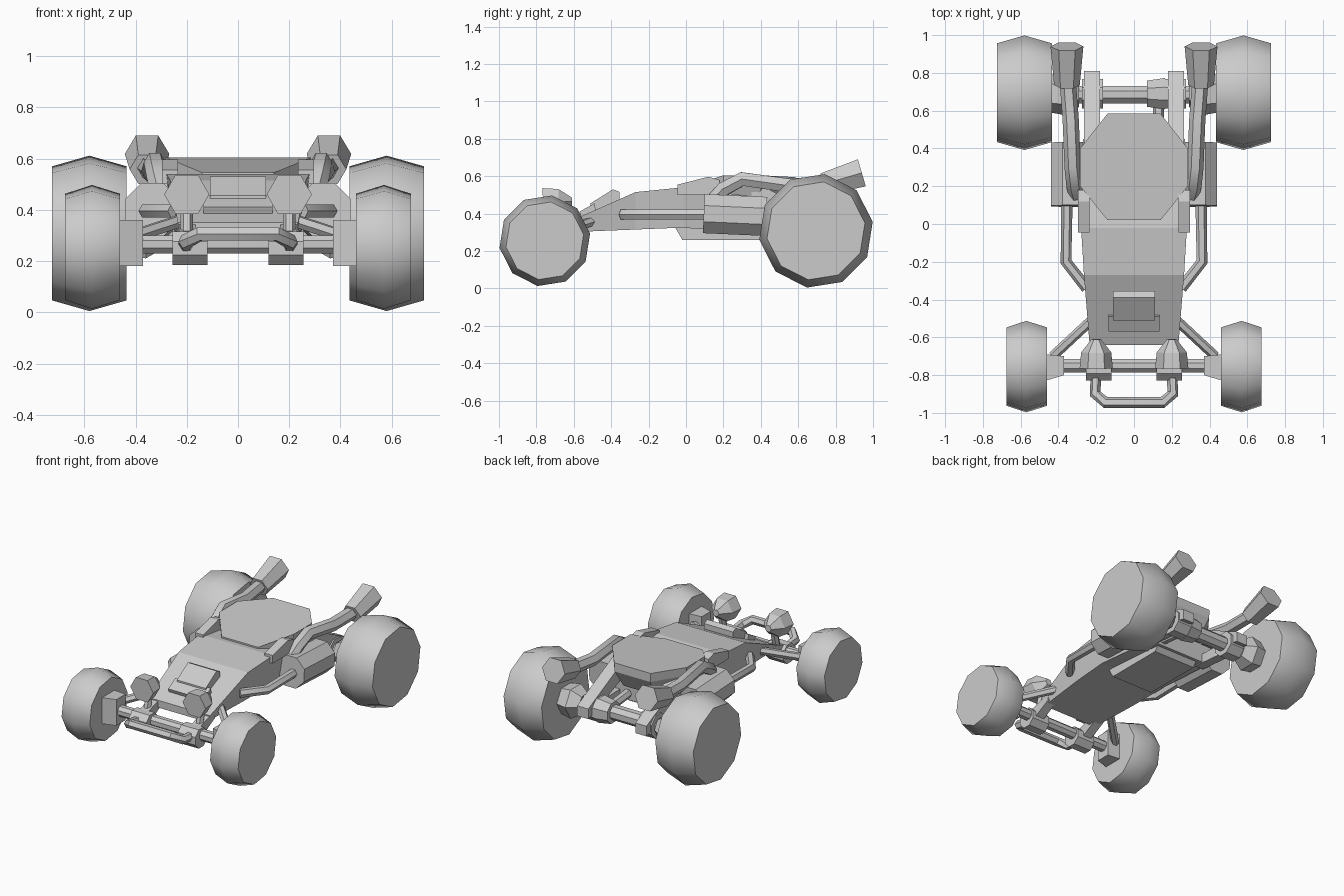
import bpy, bmesh, math
from mathutils import Vector

if "Cube" in bpy.data.objects:
    bpy.data.objects.remove(bpy.data.objects["Cube"])


def loft(name, rings, mirror=False, smooth=0):
    """Bridge equal-length rings of points and cap both ends."""
    bm = bmesh.new()
    vs = [[bm.verts.new(p) for p in ring] for ring in rings]
    n = len(vs[0])
    for a, b in zip(vs, vs[1:]):
        for i in range(n):
            j = (i + 1) % n
            bm.faces.new((a[i], a[j], b[j], b[i]))
    bm.faces.new(vs[0])
    bm.faces.new(vs[-1])
    bmesh.ops.recalc_face_normals(bm, faces=bm.faces)
    me = bpy.data.meshes.new(name)
    bm.to_mesh(me)
    bm.free()
    ob = bpy.data.objects.new(name, me)
    bpy.context.collection.objects.link(ob)
    if smooth:
        bpy.ops.object.select_all(action='DESELECT')
        ob.select_set(True)
        bpy.context.view_layer.objects.active = ob
        bpy.ops.object.shade_smooth_by_angle(angle=math.radians(smooth))
    if mirror:
        m = ob.modifiers.new("mirror", 'MIRROR')
        m.use_mirror_merge = False
    return ob


def sweep(name, pts, radii, sides=6, phase=0, mirror=True, smooth=0):
    """Round section swept along a path; radii is a number or one per point."""
    pts = [Vector(p) for p in pts]
    if not isinstance(radii, (list, tuple)):
        radii = [radii] * len(pts)
    rings = []
    for i, (p, r) in enumerate(zip(pts, radii)):
        d_in = (p - pts[i - 1]).normalized() if i else Vector()
        d_out = (pts[i + 1] - p).normalized() if i < len(pts) - 1 else Vector()
        t = (d_in + d_out).normalized()
        u = t.cross(Vector((0, 0, 1))).normalized()
        v = u.cross(t)
        ang = [math.radians(phase) + math.tau * k / sides for k in range(sides)]
        rings.append([p + r * (math.cos(a) * u + math.sin(a) * v) for a in ang])
    return loft(name, rings, mirror, smooth)


def plate(name, x0, x1, outline, mirror=False):
    """Side outline of (y, z) points extruded from x0 to x1."""
    return loft(name, [[(x, y, z) for y, z in outline] for x in (x0, x1)], mirror)


# wheels
sweep("rear_wheel", [(x, .695, .308) for x in (.435, .58, .725)],
      [.265, .307, .265], 10, 27, smooth=40)
sweep("front_wheel", [(x, -.755, .255) for x in (.46, .57, .675)],
      [.21, .245, .21], 10, 27, smooth=40)

# main hull: y, top half width, bottom half width, top z, bottom z
hull = [(-.64, .235, .21, .35, .30), (-.27, .265, .24, .515, .315),
        (-.02, .28, .25, .54, .325), (.45, .27, .24, .48, .29)]
loft("hull", [[(-a, y, zt), (a, y, zt), (b, y, zb), (-b, y, zb)]
              for y, a, b, zt, zb in hull])
plate("belly_box", -.16, .16, [(-.06, .33), (-.02, .26), (.4, .26), (.45, .32)])

# engine cover with an octagonal outline
octo = [(-.14, .02, .545), (.14, .02, .545), (.285, .2, .605), (.285, .4, .605),
        (.14, .585, .595), (-.14, .585, .595), (-.285, .4, .605), (-.285, .2, .605)]
loft("engine_cover", [octo, [(x * .97, y, z - .06) for x, y, z in octo],
                      [(x * .8, .27 + (y - .27) * .8, .42) for x, y, z in octo]])

# plates beside the cover
plate("shoulder_plate", .235, .297,
      [(-.045, .5), (-.045, .555), (.12, .597), (.18, .58), (.18, .5)], True)

# hood scoop and its front lip
plate("hood_scoop", -.11, .11, [(-.51, .40), (-.51, .455), (-.39, .53), (-.355, .515), (-.355, .46)])
plate("hood_lip", -.135, .135, [(-.56, .385), (-.57, .41), (-.49, .455), (-.48, .41)])

# headlights
sweep("headlight", [(.2, -.765, .46), (.2, -.68, .462), (.2, -.61, .465)],
      [.088, .08, .025], 6)
sweep("headlight_stem", [(.2, -.71, .29), (.2, -.67, .44)], .025)

# front axle, collars, hubs, steering rods
sweep("front_axle", [(-.4, -.75, .265), (.4, -.75, .265)], .038, 8, 22.5, mirror=False)
sweep("axle_collar", [(.12, -.765, .25), (.255, -.765, .25)], .07, 8, 22.5)
plate("collar_mount", .165, .23, [(-.75, .22), (-.75, .31), (-.58, .36), (-.58, .31)], True)
loft("front_hub", [[(.37, -.75 + s * .05, z) for s, z in ((-1, .18), (1, .18), (1, .36), (-1, .36))],
                   [(.47, -.76 + s * .07, z) for s, z in ((-1, .18), (1, .18), (1, .36), (-1, .36))]],
     True)
sweep("steering_rod", [(.215, -.50, .36), (.43, -.70, .29)], .026)

# front bumper bar
half = [(.2, -.74, .255), (.205, -.90, .275), (.15, -.945, .305)]
sweep("front_bumper", half + [(-x, y, z) for x, y, z in reversed(half)],
      .03, 6, mirror=False, smooth=40)

# side bars and tanks
sweep("side_bar", [(.355, .12, .395), (.36, -.2, .395), (.25, -.34, .395)], .03, 6, smooth=40)
sweep("side_tank", [(.335, .095, .40), (.335, .43, .385)], .113, 8, 22.5)

# exhausts
sweep("exhaust_pipe", [(.3, .14, .46), (.315, .2, .53), (.325, .3, .585),
                       (.335, .55, .55), (.352, .77, .565)], .043, 6, smooth=40)
sweep("exhaust_tip", [(.355, .735, .558), (.355, .94, .618)], [.068, .087], 6)

# rear axle, drive case, hubs
sweep("rear_axle", [(-.44, .685, .31), (.44, .685, .31)], .05, 8, 22.5, mirror=False)
sweep("axle_clamp", [(.165, .69, .31), (.275, .69, .31)], .085, 8, 22.5)
sweep("drive_case", [(.07, .69, .31), (.165, .69, .31)], [.075, .09], 8, 22.5, mirror=False)
sweep("drive_shaft", [(.13, .4, .34), (.13, .68, .31)], .03, 6, mirror=False)
sweep("rear_hub", [(.29, .69, .31), (.36, .69, .31), (.44, .69, .31)], [.07, .115, .1], 6)

# upper and lower rear struts
plate("upper_strut", .18, .265, [(.35, .54), (.42, .54), (.81, .35), (.81, .28), (.73, .30), (.35, .46)], True)
plate("lower_strut", .19, .255, [(.38, .29), (.38, .35), (.72, .34), (.72, .26)], True)
